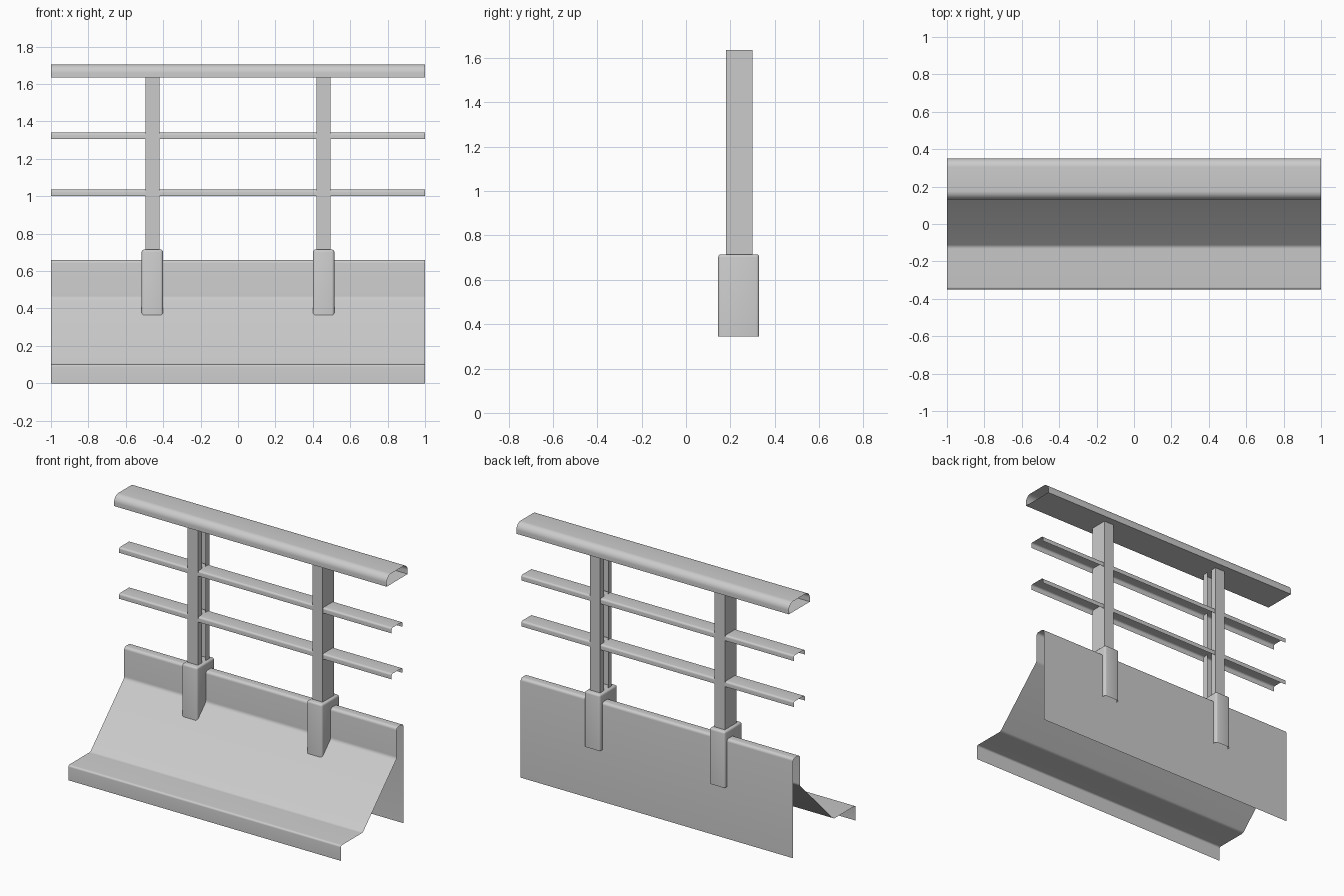
import bpy, bmesh, math
from mathutils import Vector

if "Cube" in bpy.data.objects:
    bpy.data.objects.remove(bpy.data.objects["Cube"])


def fillet(points, radii, closed=False, seg=4):
    """Round the corners of a 2D polyline."""
    pts = [Vector(p) for p in points]
    out = []
    for i, p in enumerate(pts):
        r = radii[i]
        if r == 0 or (not closed and i in (0, len(pts) - 1)):
            out.append(p)
            continue
        a = (pts[i - 1] - p).normalized()
        b = (pts[(i + 1) % len(pts)] - p).normalized()
        d = r / math.tan(a.angle(b) / 2)
        s, e = p + a * d, p + b * d
        c = p + (a + b).normalized() * (r / math.sin(a.angle(b) / 2))
        for k in range(seg + 1):
            v = s.lerp(e, k / seg) - c
            out.append(c + v.normalized() * r)
    return out


def sweep(name, profile, place, lo, hi, closed=False, flip=False):
    """Extrude a 2D profile as a thin sheet between lo and hi."""
    bm = bmesh.new()
    rows = [[bm.verts.new(place(p, t)) for p in profile] for t in (lo, hi)]
    n = len(profile)
    for i in range(n if closed else n - 1):
        j = (i + 1) % n
        f = bm.faces.new((rows[0][i], rows[1][i], rows[1][j], rows[0][j]))
        if flip:
            f.normal_flip()
    return finish(name, bm)


def finish(name, bm):
    me = bpy.data.meshes.new(name)
    bm.to_mesh(me)
    bm.free()
    ob = bpy.data.objects.new(name, me)
    bpy.context.collection.objects.link(ob)
    bpy.ops.object.select_all(action='DESELECT')
    ob.select_set(True)
    bpy.context.view_layer.objects.active = ob
    bpy.ops.object.shade_smooth_by_angle(angle=math.radians(35))
    return ob


def along_x(p, t):
    return (t, p.x, p.y)


def along_z(p, t):
    return (p.x, p.y, t)


# Folded barrier base: front lip, flange, slope, upright and back sheet
base = [(-0.35, 0), (-0.35, 0.10), (-0.12, 0.10), (0.235, 0.455),
        (0.235, 0.66), (0.305, 0.66), (0.305, 0)]
sweep("barrier_base", fillet(base, [0, 0.012, 0.03, 0.03, 0.018, 0.018, 0]),
      along_x, -1, 1)

# Handrail: closed underside, rounded top
hand = [(0.13, 1.635), (0.13, 1.705), (0.35, 1.705), (0.35, 1.635)]
sweep("handrail", fillet(hand, [0, 0.045, 0.045, 0], True, 6),
      along_x, -1, 1, closed=True)

# Two middle rails: channels open below
for name, z in (("lower_rail", 1.0), ("upper_rail", 1.305)):
    rail = [(0.183, z), (0.183, z + 0.035), (0.297, z + 0.035), (0.297, z)]
    sweep(name, fillet(rail, [0, 0.012, 0.012, 0]), along_x, -1, 1)

for side, s in (("left", -1), ("right", 1)):
    # Post: lipped channel with its slot facing inward
    post = [(0.42, 0.22), (0.42, 0.18), (0.495, 0.18),
            (0.495, 0.30), (0.42, 0.30), (0.42, 0.26)]
    sweep(side + "_post", [Vector((s * x, y)) for x, y in post],
          along_z, 0.70, 1.635, flip=s < 0)

    # Post socket: rounded sleeve, open at the bottom
    bm = bmesh.new()
    bmesh.ops.create_cube(bm, size=1)
    for v in bm.verts:
        v.co = (s * 0.458 + v.co.x * 0.114, 0.2375 + v.co.y * 0.185,
                0.53 + v.co.z * 0.37)
    bottom = [f for f in bm.faces if f.normal.z < -0.5]
    bmesh.ops.delete(bm, geom=bottom, context='FACES_ONLY')
    edges = [e for e in bm.edges if not e.is_boundary]
    bmesh.ops.bevel(bm, geom=edges, offset=0.013, segments=3, profile=0.5,
                    affect='EDGES')
    finish(side + "_post_socket", bm)
